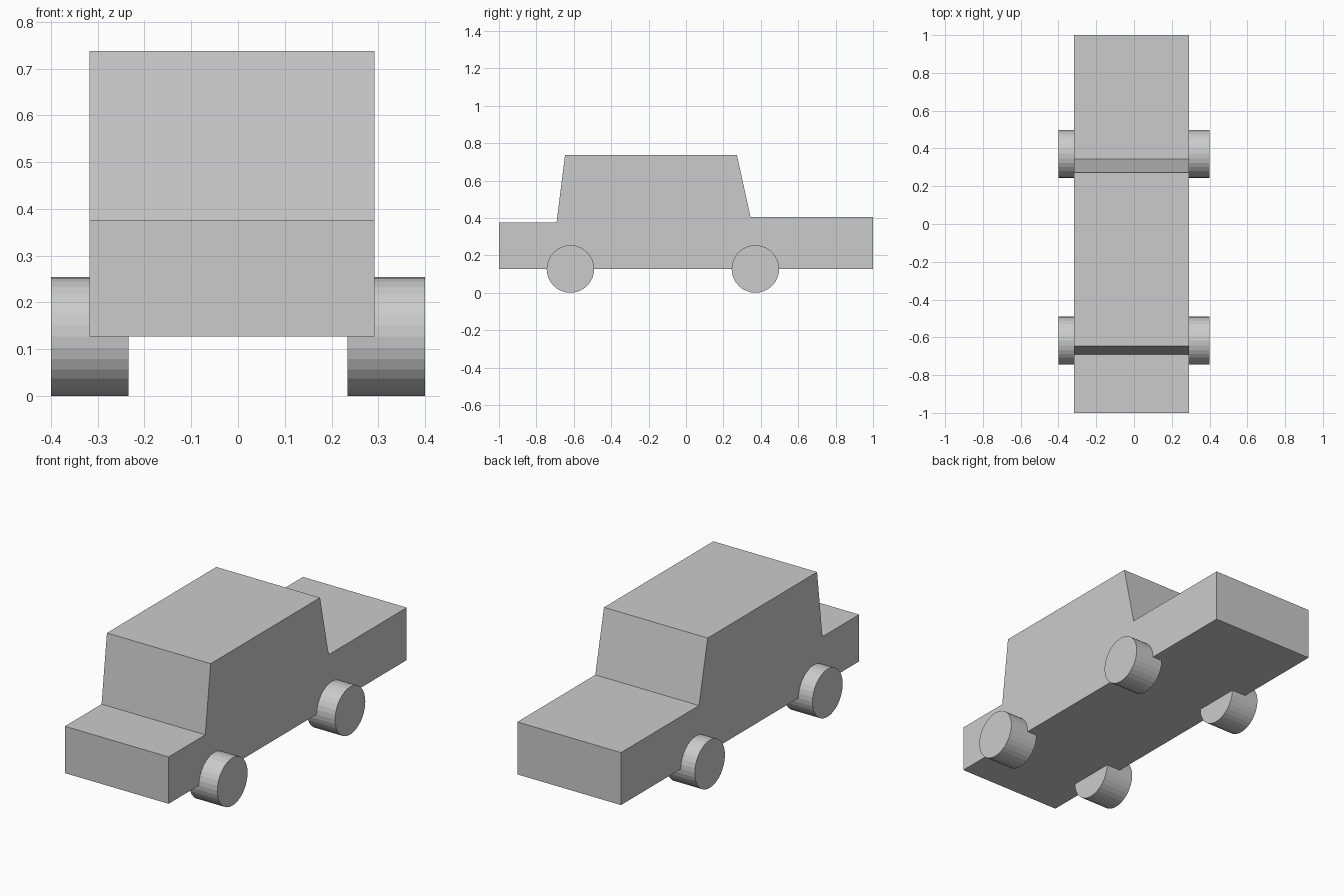
import bpy
import math

if "Cube" in bpy.data.objects:
    bpy.data.objects.remove(bpy.data.objects["Cube"])

X_LEFT, X_RIGHT = -0.318, 0.292
WHEEL_R = 0.127
WHEEL_W = 0.166


def extrude_profile(name, profile, x0, x1):
    """Solid made by sweeping a (y, z) outline from x0 to x1."""
    n = len(profile)
    verts = [(x, y, z) for x in (x0, x1) for y, z in profile]
    faces = [tuple(reversed(range(n))), tuple(range(n, 2 * n))]
    faces += [(i, (i + 1) % n, n + (i + 1) % n, n + i) for i in range(n)]
    mesh = bpy.data.meshes.new(name)
    mesh.from_pydata(verts, [], faces)
    obj = bpy.data.objects.new(name, mesh)
    bpy.context.collection.objects.link(obj)
    return obj


def add_wheel(name, x, y):
    bpy.ops.mesh.primitive_cylinder_add(
        vertices=32, radius=WHEEL_R, depth=WHEEL_W,
        location=(x, y, WHEEL_R), rotation=(0, math.pi / 2, 0))
    bpy.context.object.name = name


# Body: bonnet, cabin and rear deck in one side outline
extrude_profile("car_body", [
    (-1.0, 0.127), (1.0, 0.127), (1.0, 0.406), (0.345, 0.406),
    (0.272, 0.737), (-0.647, 0.737), (-0.692, 0.376), (-1.0, 0.376),
], X_LEFT, X_RIGHT)

# Wheels
for end, y in (("front", -0.618), ("rear", 0.371)):
    for side, s in (("left", -1), ("right", 1)):
        add_wheel(f"{end}_{side}_wheel", s * (0.4 - WHEEL_W / 2), y)
